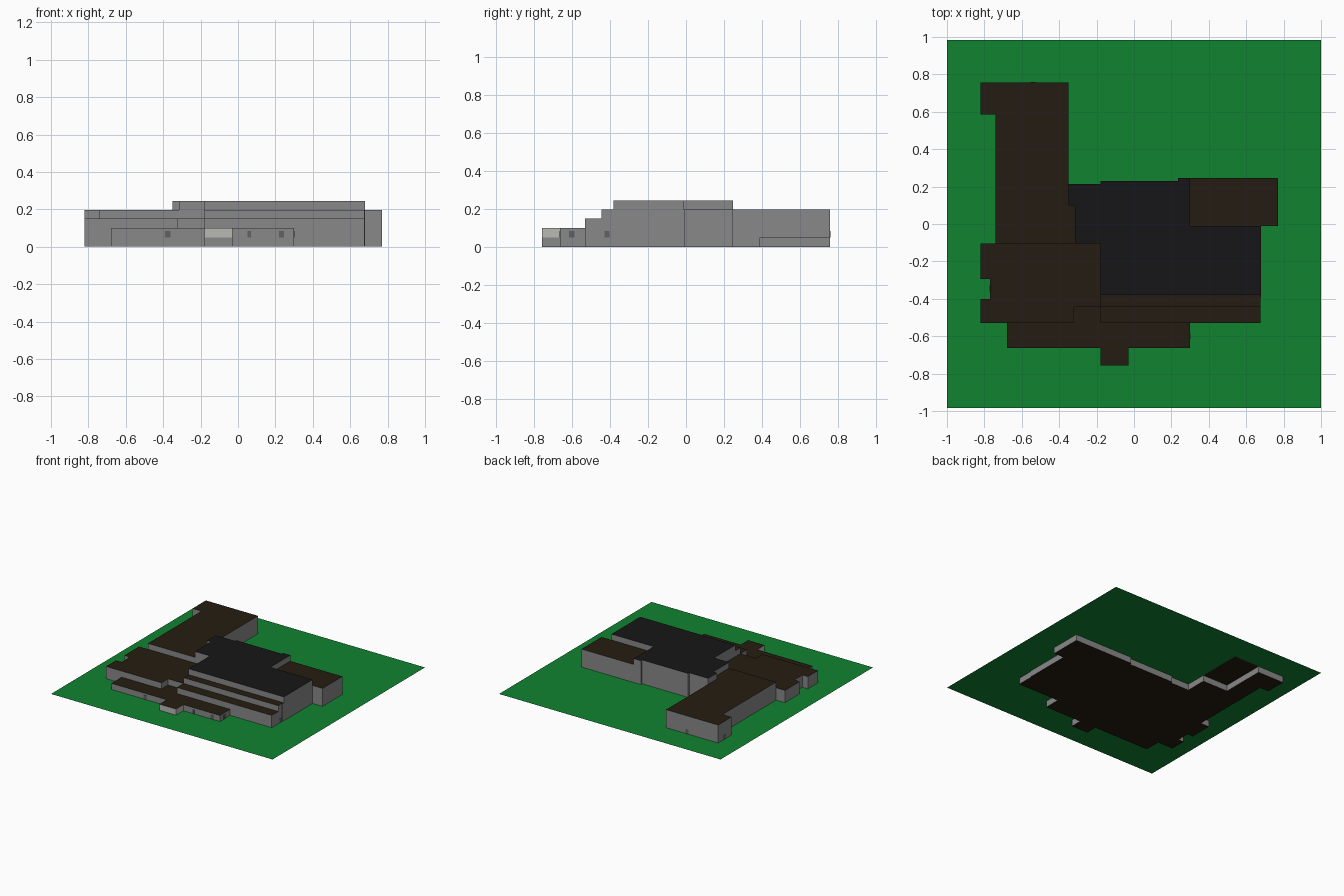
import bpy, bmesh

if "Cube" in bpy.data.objects:
    bpy.data.objects.remove(bpy.data.objects["Cube"])


def material(name, rgb):
    m = bpy.data.materials.new(name)
    m.diffuse_color = (*rgb, 1)
    m.use_nodes = True
    m.node_tree.nodes["Principled BSDF"].inputs["Base Color"].default_value = m.diffuse_color
    return m


WALL = material("wall_grey", (0.25, 0.25, 0.25))
LIGHT = material("light_wall", (0.48, 0.48, 0.46))
BROWN = material("brown_roof", (0.018, 0.012, 0.006))
BLACK = material("black_roof", (0.008, 0.008, 0.009))
GREEN = material("grass", (0.005, 0.23, 0.03))
DOOR = material("door_grey", (0.12, 0.12, 0.12))


def prism(name, outline, z0, z1, wall=WALL, roof=BROWN):
    """Extrude a footprint; side faces get the wall, flat caps the roof."""
    bm = bmesh.new()
    low = [bm.verts.new((x, y, z0)) for x, y in outline]
    base = bm.faces.new(low)
    if z1 > z0:
        new = bmesh.ops.extrude_face_region(bm, geom=[base], use_keep_orig=True)["geom"]
        for v in new:
            if isinstance(v, bmesh.types.BMVert):
                v.co.z = z1
        bmesh.ops.recalc_face_normals(bm, faces=bm.faces)
    bm.normal_update()
    for f in bm.faces:
        f.material_index = 1 if abs(f.normal.z) > 0.5 else 0
    me = bpy.data.meshes.new(name)
    bm.to_mesh(me)
    bm.free()
    me.materials.append(wall)
    me.materials.append(roof)
    ob = bpy.data.objects.new(name, me)
    bpy.context.collection.objects.link(ob)
    return ob


def rect(x0, y0, x1, y1):
    return [(x0, y0), (x1, y0), (x1, y1), (x0, y1)]


# shared stretches of the footprint, counter-clockwise
EAST = [(.675, -.395), (.68, -.395), (.68, -.01), (.77, -.01), (.77, .247)]
BACK = [(.235, .247), (.235, .23), (-.18, .23), (-.18, .215), (-.35, .215)]
WING = [(-.35, .757), (-.82, .757), (-.82, .585), (-.74, .585), (-.74, -.105)]
WEST = [(-.82, -.105), (-.82, -.295), (-.77, -.295), (-.77, -.4),
        (-.82, -.4), (-.82, -.53)]
FRONT = [(-.68, -.53), (-.68, -.662), (.3, -.662), (.3, -.53), (.675, -.53)]

# basement below the lawn: the wing is only partly dug out
CELLAR_WING = [(-.35, .39), (-.58, .39), (-.58, .757)] + WING[1:]
prism("basement", FRONT + EAST + BACK + CELLAR_WING + WEST, 0, .05)
prism("portico_base", rect(-.18, -.757, -.03, -.662), 0, .05)

# storeys, each stepping back from the one below
prism("first_storey", FRONT + EAST + BACK + WING + WEST, .05, .1)
prism("second_storey", [(-.32, -.53), (-.32, -.445), (-.18, -.445), (-.18, -.53),
                        (.675, -.53)] + EAST + BACK + WING + WEST, .1, .15)
prism("third_storey", [(-.18, -.105), (-.18, -.445), (.675, -.445)]
      + EAST + BACK + WING, .15, .197)
prism("top_storey", [(-.315, -.105), (-.18, -.105), (-.18, -.38), (.68, -.38),
                     (.68, -.01), (.3, -.01), (.3, .247)] + BACK
      + [(-.35, .1), (-.315, .1)], .197, .245, roof=BLACK)

# entrance portico
prism("portico", rect(-.18, -.757, -.03, -.662), .05, .1, wall=LIGHT)

# lawn at the level of the first storey
prism("lawn", rect(-1, -.983, 1, .983), .0505, .0505, GREEN, GREEN)

# doors: centre, and which axis the door runs along
T = .002
for i, (x, y, along, w) in enumerate([
        (-.375, -.662, "x", .028), (.06, -.662, "x", .018), (.232, -.662, "x", .028),
        (.3, -.6, "y", .028), (.675, -.415, "y", .028), (-.77, -.345, "y", .03),
        (-.82, .68, "y", .028), (-.54, .757, "x", .028)]):
    dx, dy = (w / 2, T) if along == "x" else (T, w / 2)
    prism(f"door_{i + 1}", rect(x - dx, y - dy, x + dx, y + dy), .0506, .084, DOOR, DOOR)
